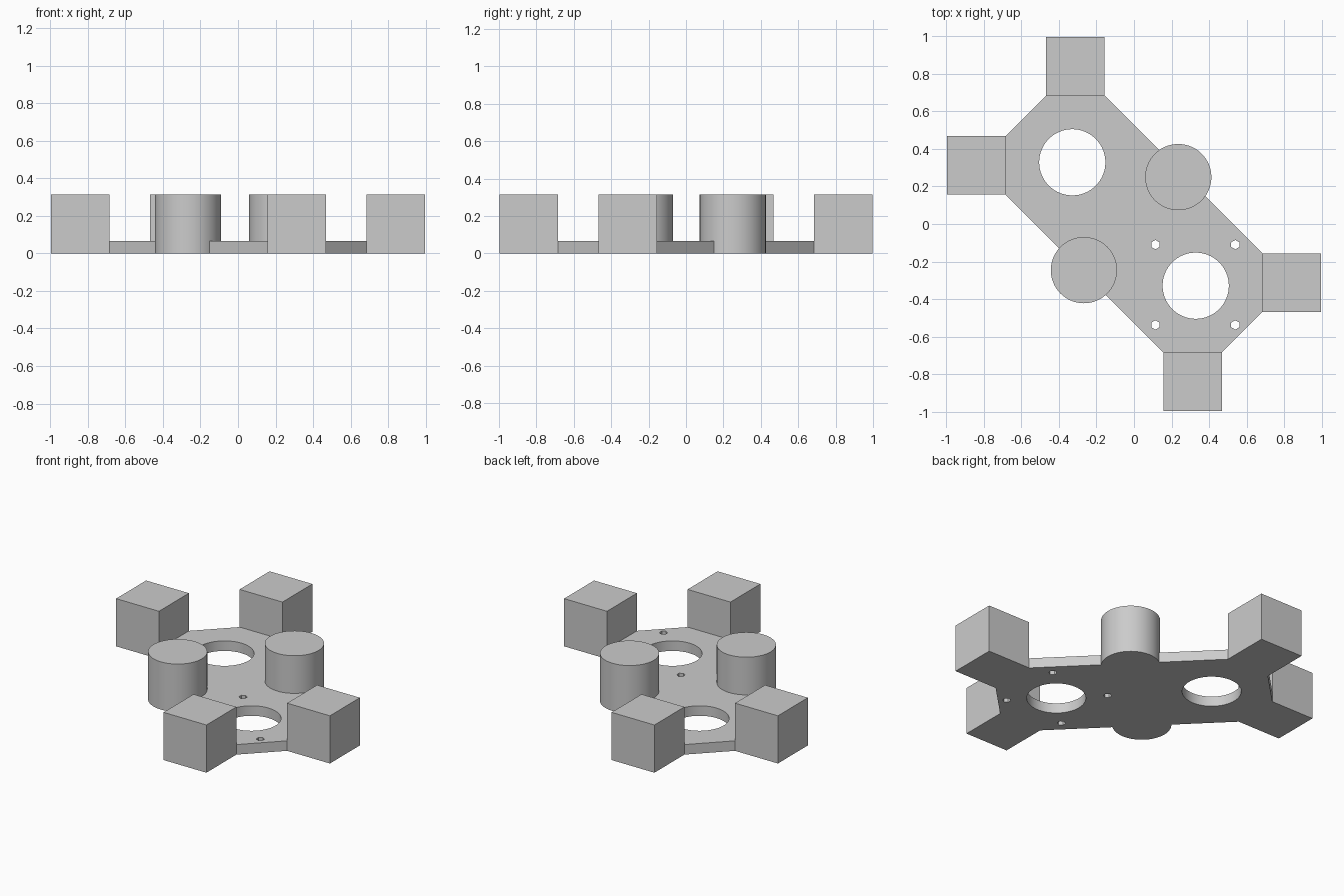
import bpy, math

if "Cube" in bpy.data.objects:
    bpy.data.objects.remove(bpy.data.objects["Cube"])

PLATE_H, BLOCK_H = 0.066, 0.314
NEAR, FAR, EDGE, END = 0.156, 0.468, 0.685, 0.997

grey = bpy.data.materials.new("plain grey")
grey.diffuse_color = (0.6, 0.6, 0.6, 1)
grey.use_nodes = True
grey.node_tree.nodes["Principled BSDF"].inputs["Base Color"].default_value = grey.diffuse_color


def circle(x, y, r, n):
    return [(x + r * math.sin(2 * math.pi * i / n),
             y + r * math.cos(2 * math.pi * i / n)) for i in range(n)]


def slab(name, loops, height):
    """Extrude a filled outline (first loop) with holes (other loops) from z = 0."""
    cu = bpy.data.curves.new(name, 'CURVE')
    cu.dimensions, cu.fill_mode, cu.extrude = '2D', 'BOTH', height / 2
    for pts in loops:
        sp = cu.splines.new('POLY')
        sp.points.add(len(pts) - 1)
        for p, (x, y) in zip(sp.points, pts):
            p.co = (x, y, 0, 1)
        sp.use_cyclic_u = True
    ob = bpy.data.objects.new(name, cu)
    ob.location.z = height / 2
    bpy.context.collection.objects.link(ob)
    bpy.ops.object.select_all(action='DESELECT')
    ob.select_set(True)
    bpy.context.view_layer.objects.active = ob
    bpy.ops.object.convert(target='MESH')
    ob = bpy.context.object
    ob.data.materials.clear()
    ob.data.materials.append(grey)
    # weld caps to walls so the sides shade properly
    bpy.ops.object.mode_set(mode='EDIT')
    bpy.ops.mesh.select_all(action='SELECT')
    bpy.ops.mesh.remove_doubles(threshold=0.0001)
    bpy.ops.mesh.normals_make_consistent(inside=False)
    bpy.ops.object.mode_set(mode='OBJECT')
    bpy.ops.object.shade_smooth_by_angle(angle=math.radians(30))
    return ob


# Base plate: elongated octagon with two large openings and four screw holes
half = [(-FAR, EDGE), (-NEAR, EDGE), (EDGE, -NEAR), (EDGE, -FAR)]
outline = half + [(-x, -y) for x, y in half]
openings = [circle(s * -0.329, s * 0.329, 0.1765, 64) for s in (1, -1)]
screws = [circle(x, y, 0.025, 6) for x in (0.114, 0.54) for y in (-0.11, -0.538)]
slab("base_plate", [outline] + openings + screws, PLATE_H)

# Corner blocks at the ends of the plate
for s, side in ((1, "right"), (-1, "left")):
    for name, xs, ys in (("side_block_", (EDGE, END), (-FAR, -NEAR)),
                         ("end_block_", (NEAR, FAR), (-END, -EDGE))):
        (x0, x1), (y0, y1) = xs, ys
        corners = [(x0, y0), (x1, y0), (x1, y1), (x0, y1)]
        slab(name + side, [[(s * x, s * y) for x, y in corners]], BLOCK_H)

# Round posts on the long edges
for name, x, y in (("post_right", 0.236, 0.25), ("post_left", -0.267, -0.246)):
    slab(name, [circle(x, y, 0.1765, 64)], BLOCK_H)
